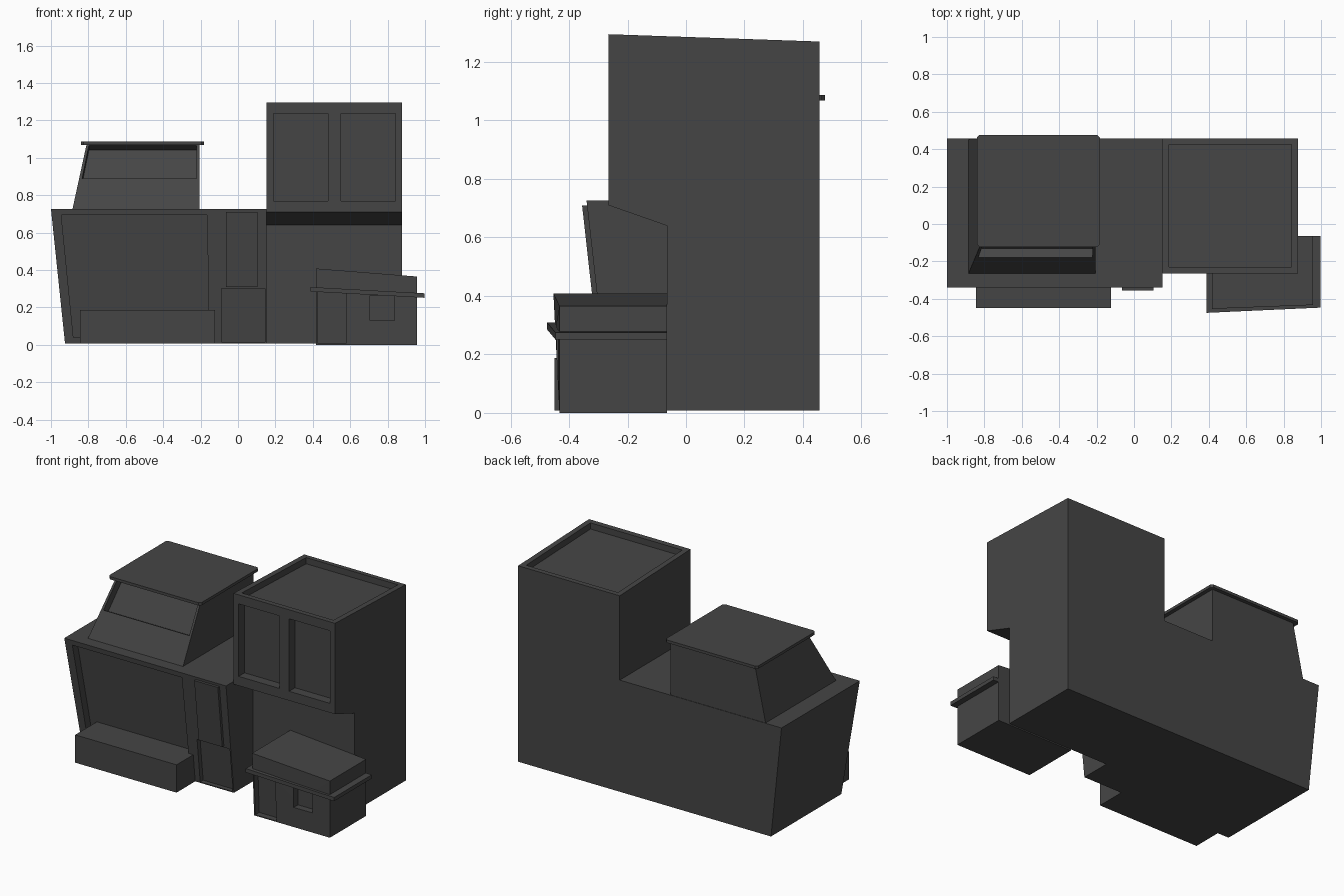
import bpy, bmesh
from mathutils import Vector

if "Cube" in bpy.data.objects:
    bpy.data.objects.remove(bpy.data.objects["Cube"])

# dark grey shared by every part
dark = bpy.data.materials.new("dark_grey")
dark.diffuse_color = (0.06, 0.06, 0.06, 1)
dark.use_nodes = True
dark.node_tree.nodes["Principled BSDF"].inputs["Base Color"].default_value = dark.diffuse_color


def loft(name, a, b):
    """Closed solid between two polygons with the same number of points."""
    bm = bmesh.new()
    va = [bm.verts.new(p) for p in a]
    vb = [bm.verts.new(p) for p in b]
    n = len(va)
    bm.faces.new(va)
    bm.faces.new(vb[::-1])
    for i in range(n):
        j = (i + 1) % n
        bm.faces.new((va[j], va[i], vb[i], vb[j]))
    bmesh.ops.recalc_face_normals(bm, faces=bm.faces)
    me = bpy.data.meshes.new(name)
    bm.to_mesh(me)
    bm.free()
    me.materials.append(dark)
    ob = bpy.data.objects.new(name, me)
    bpy.context.collection.objects.link(ob)
    return ob


def box(name, x0, x1, y0, y1, z0, z1):
    ring = [(x0, y0), (x1, y0), (x1, y1), (x0, y1)]
    return loft(name, [(x, y, z0) for x, y in ring], [(x, y, z1) for x, y in ring])


def boolean(target, tool, operation):
    mod = target.modifiers.new("bool", 'BOOLEAN')
    mod.operation = operation
    mod.solver = 'EXACT'
    mod.object = tool
    bpy.context.view_layer.objects.active = target
    bpy.ops.object.modifier_apply(modifier=mod.name)
    bpy.data.objects.remove(tool)


def recess(target, poly, inward, depth):
    """Sink a polygon lying on a face of the target."""
    d = Vector(inward).normalized()
    outer = [Vector(p) - d * 0.1 for p in poly]
    inner = [Vector(p) + d * depth for p in poly]
    boolean(target, loft("cutter", outer, inner), 'DIFFERENCE')


# leaning front wall of the low wing, cabin windscreen, booth front
def wall_y(z):
    return -0.26 - 0.112 * (z - 0.01)


def cabin_y(z):
    return -0.265 + 0.52 * (z - 0.725)


def booth_y(x, z):
    left = -0.433 - 0.05 * z
    return left + (-0.433 - left) * (x - 0.418) / 0.54


def on_wall(pts, off=0.0):
    return [(x, wall_y(z) + off, z) for x, z in pts]


def rect(x0, x1, z0, z1):
    return [(x0, z0), (x1, z0), (x1, z1), (x0, z1)]


# low wing with tapered left end, joined to the tall tower
wing = [(-0.925, 0.008), (0.153, 0.008), (0.153, 0.727), (-1.0, 0.727)]
body = loft("building_body", on_wall(wing), [(x, 0.456, z) for x, z in wing])
profile = [(0.456, 0.008), (0.456, 1.27), (-0.265, 1.295),
           (-0.265, 0.71), (-0.065, 0.64), (-0.065, 0.008)]
tower = loft("tower", [(0.153, y, z) for y, z in profile],
             [(0.877, y, z) for y, z in profile])
boolean(body, tower, 'UNION')

# shop window, door, tower windows and sunken tower roof
inward = (0, 1, 0)
recess(body, on_wall([(-0.88, 0.04), (-0.155, 0.04), (-0.165, 0.695), (-0.945, 0.695)]), inward, 0.05)
recess(body, on_wall(rect(-0.087, 0.145, 0.014, 0.30)), inward, 0.03)
for x in (0.19, 0.55):
    recess(body, [(px, -0.265, pz) for px, pz in rect(x, x + 0.292, 0.77, 1.237)], inward, 0.06)
roof = [(0.188, -0.23), (0.842, -0.23), (0.842, 0.425), (0.188, 0.425)]
recess(body, [(x, y, 1.286 - 0.035 * y) for x, y in roof], (0, 0, -1), 0.04)

# raised panel over the door and planter under the window
panel = rect(-0.063, 0.105, 0.31, 0.71)
loft("door_panel", on_wall(panel, -0.017), on_wall(panel, 0.01))
box("planter", -0.845, -0.123, -0.45, -0.22, 0.008, 0.187)

# roof cabin with sloping front and left side
top, rear = 1.07, 0.453
cabin = loft("roof_cabin",
             [(-0.885, cabin_y(0.725), 0.725), (-0.207, cabin_y(0.725), 0.725),
              (-0.207, rear, 0.725), (-0.885, rear, 0.725)],
             [(-0.81, cabin_y(top), top), (-0.207, cabin_y(top), top),
              (-0.207, rear, top), (-0.81, rear, top)])
screen = [(-0.833, 0.89), (-0.222, 0.89), (-0.222, 1.067), (-0.797, 1.067)]
recess(cabin, [(x, cabin_y(z), z) for x, z in screen], (0, 1, -0.52), 0.055)

# cabin roof slab with clipped corners
c = 0.014
x0, x1, y0, y1 = -0.84, -0.182, -0.123, 0.476
slab = [(x0 + c, y0), (x1 - c, y0), (x1, y0 + c), (x1, y1 - c),
        (x1 - c, y1), (x0 + c, y1), (x0, y1 - c), (x0, y0 + c)]
loft("cabin_roof", [(x, y, 1.069) for x, y in slab], [(x, y, 1.087) for x, y in slab])

# small booth with twisted front and tilted top
L, R, back = 0.418, 0.958, -0.065
zl, zr = 0.408, 0.365
booth = loft("booth",
             [(L, booth_y(L, 0), 0), (R, booth_y(R, 0), 0), (R, back, 0), (L, back, 0)],
             [(L, booth_y(L, zl), zl), (R, booth_y(R, zr), zr), (R, back, zr), (L, back, zl)])
for x0, x1, z0, z1 in ((0.427, 0.577, 0.006, 0.285), (0.705, 0.838, 0.13, 0.265)):
    recess(booth, [(x, booth_y(x, z), z) for x, z in rect(x0, x1, z0, z1)], inward, 0.04)

# awning around the booth
ring = [(0.387, -0.475), (0.998, -0.447), (0.998, back), (0.387, back)]
loft("booth_awning", [(x, y, 0.285 - 0.055 * (x - 0.387)) for x, y in ring],
     [(x, y, 0.309 - 0.055 * (x - 0.387)) for x, y in ring])
